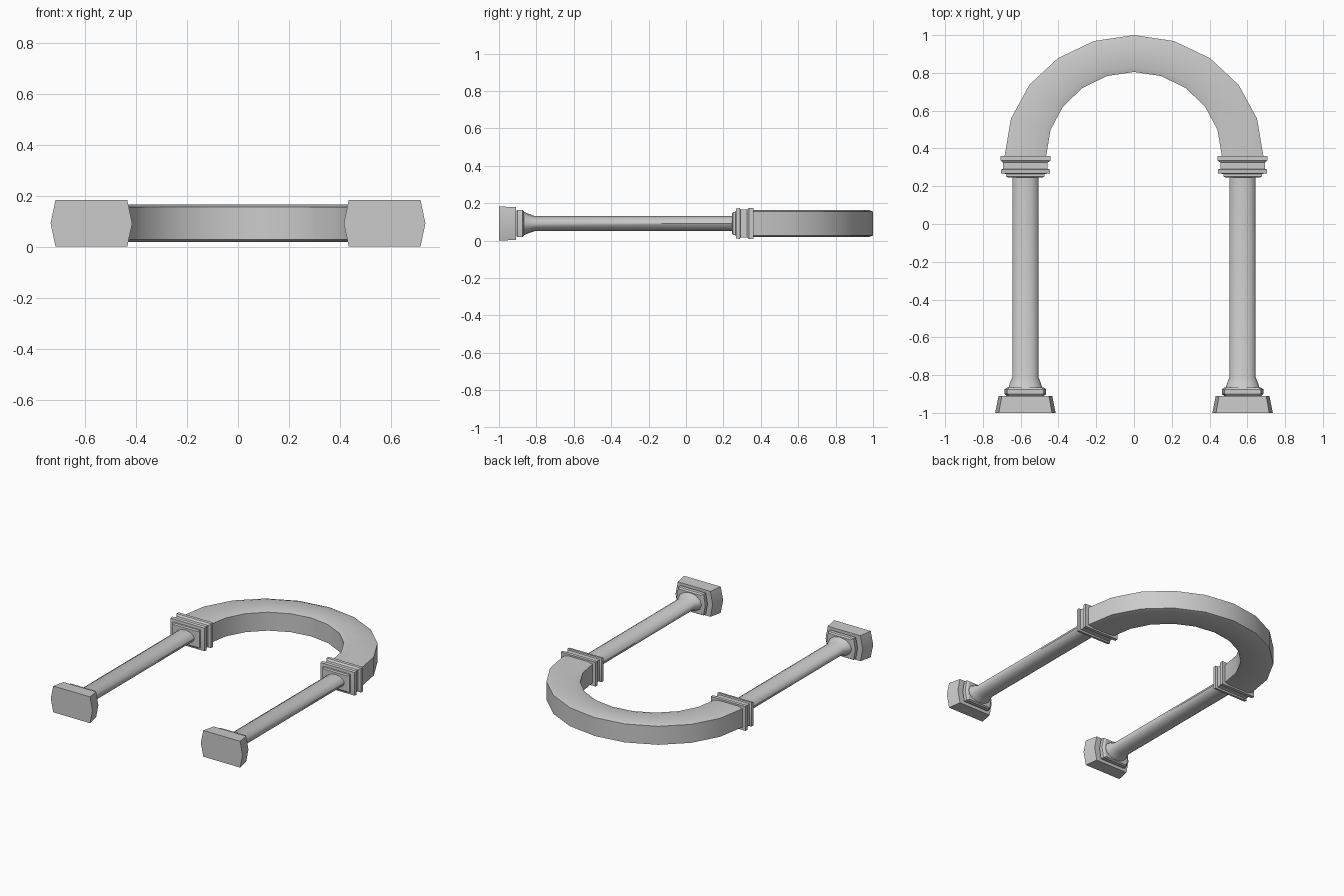
import bpy, bmesh
from math import sin, cos, pi, radians

if "Cube" in bpy.data.objects:
    bpy.data.objects.remove(bpy.data.objects["Cube"])

CX, CZ = 0.575, 0.091          # column axis in plan and height


def loft(name, rings, closed=False):
    """Skin a list of equal-length rings of points; cap the two ends."""
    bm = bmesh.new()
    rows = [[bm.verts.new(p) for p in ring] for ring in rings]
    n = len(rows[0])
    for a, b in zip(rows, rows[1:]):
        for i in range(n):
            j = (i + 1) % n
            bm.faces.new((a[i], a[j], b[j], b[i]))
    bm.faces.new(rows[0])
    bm.faces.new(rows[-1])
    bmesh.ops.recalc_face_normals(bm, faces=bm.faces)
    mesh = bpy.data.meshes.new(name)
    bm.to_mesh(mesh)
    bm.free()
    obj = bpy.data.objects.new(name, mesh)
    bpy.context.collection.objects.link(obj)
    bpy.ops.object.select_all(action='DESELECT')
    obj.select_set(True)
    bpy.context.view_layer.objects.active = obj
    bpy.ops.object.shade_smooth_by_angle(angle=radians(46 if name == "shaft" else 30))
    return obj


def column_part(name, shape, profile):
    """Loft a unit cross-section along y by (y, half width, half height), mirrored in x."""
    rings = [[(CX + w * u, y, CZ + h * v) for u, v in shape] for y, w, h in profile]
    obj = loft(name, rings)
    obj.modifiers.new("other_side", 'MIRROR')
    return obj


hexagon = [(1, 0), (0.88, 1), (-0.88, 1), (-1, 0), (-0.88, -1), (0.88, -1)]
square = [(1, 1), (-1, 1), (-1, -1), (1, -1)]
oval = [(cos(k * pi / 6), sin(k * pi / 6)) for k in range(12)]

# Plinth and the step above it
column_part("plinth", hexagon, [(-1, 0.16, 0.091), (-0.91, 0.142, 0.088)])
column_part("base_step", hexagon, [(-0.91, 0.098, 0.065), (-0.9, 0.11, 0.073),
                                   (-0.875, 0.11, 0.073), (-0.865, 0.095, 0.066)])

# Shaft with flared foot
column_part("shaft", oval, [(-0.87, 0.09, 0.064), (-0.845, 0.083, 0.053),
                            (-0.81, 0.069, 0.041), (0.25, 0.069, 0.041)])

# Capital mouldings
column_part("capital", square, [
    (0.245, 0.09, 0.055), (0.252, 0.102, 0.062), (0.265, 0.102, 0.062),
    (0.268, 0.13, 0.08), (0.288, 0.13, 0.083), (0.292, 0.118, 0.074),
    (0.325, 0.118, 0.074), (0.337, 0.133, 0.084), (0.36, 0.133, 0.084)])

# Arch: ten segments, chamfered section given as (rx, ry, height from mid-plane)
section = [(0.685, 0.64, 0.064), (0.645, 0.615, 0.073),
           (0.503, 0.475, 0.073), (0.465, 0.445, 0.064)]
section += [(rx, ry, -h) for rx, ry, h in reversed(section)]
arch_rings = []
for k in range(11):
    a = pi * k / 10
    arch_rings.append([(rx * cos(a), 0.36 + ry * sin(a), CZ + h) for rx, ry, h in section])
loft("arch", arch_rings)
